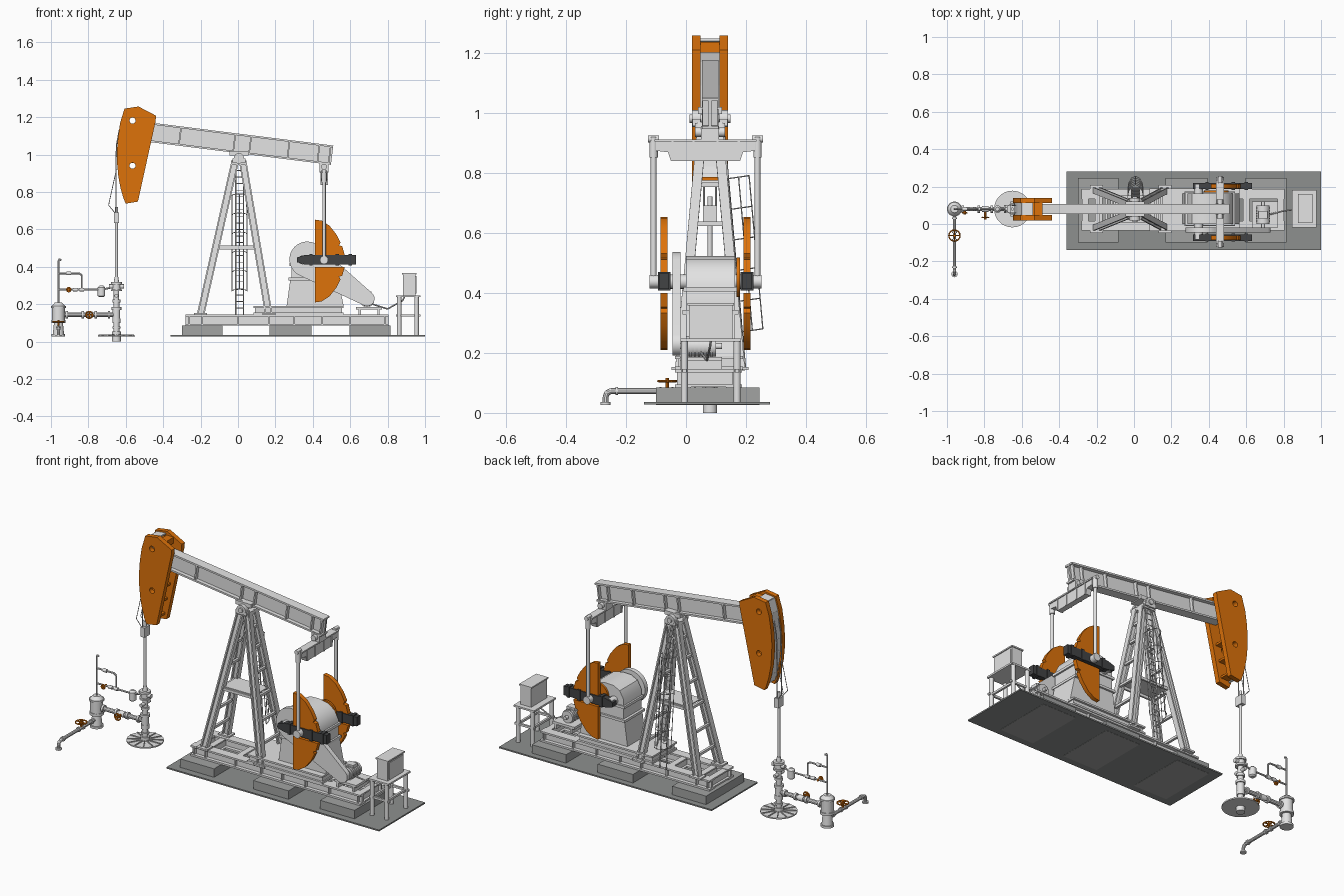
import bpy, bmesh, math
from mathutils import Vector as V, Matrix

if "Cube" in bpy.data.objects:
    bpy.data.objects.remove(bpy.data.objects["Cube"])

def mat(name, r, g, b):
    m = bpy.data.materials.new(name)
    m.diffuse_color = (r, g, b, 1)
    m.use_nodes = True
    m.node_tree.nodes["Principled BSDF"].inputs["Base Color"].default_value = m.diffuse_color
    return m

GREY = mat("light grey paint", .77, .77, .77)
ORANGE = mat("orange paint", .73, .17, .003)
PAD = mat("dark concrete", .27, .28, .275)
BLOCK = mat("mid concrete", .36, .37, .365)
DARK = mat("dark steel", .055, .057, .06)
parts = {}

def part(name, m):
    return parts.setdefault(name, (bmesh.new(), m))[0]

def box(name, x0, x1, y0, y1, z0, z1, m=GREY):
    M = Matrix.Translation(((x0+x1)/2, (y0+y1)/2, (z0+z1)/2)) @ Matrix.Diagonal((x1-x0, y1-y0, z1-z0, 1))
    bmesh.ops.create_cube(part(name, m), size=1, matrix=M)

def frame(a, b, side):
    # x along the bar, y sideways, z the remaining direction
    d = (b - a).normalized()
    w = (V(side) - d * d.dot(V(side))).normalized()
    u = d.cross(w)
    M = Matrix((d, w, u)).transposed().to_4x4()
    M.translation = (a + b) / 2
    return M

def bar(name, a, b, w, h, m=GREY, side=(0, 1, 0), off=(0, 0)):
    a, b = V(a), V(b)
    M = frame(a, b, side) @ Matrix.Translation((0, off[0], off[1])) @ Matrix.Diagonal(((b-a).length, w, h, 1))
    bmesh.ops.create_cube(part(name, m), size=1, matrix=M)

def ibeam(name, a, b, w, h, t, m=GREY, side=(0, 1, 0)):
    bar(name, a, b, t, h - t, m, side)
    for s in (-1, 1):
        bar(name, a, b, w, t, m, side, (0, s * (h - t) / 2))

def rod(name, a, b, r, m=GREY, r2=None, n=16):
    a, b = V(a), V(b)
    M = Matrix.Translation((a+b)/2) @ (b-a).to_track_quat('Z', 'Y').to_matrix().to_4x4()
    bmesh.ops.create_cone(part(name, m), cap_ends=True, segments=n, radius1=r,
                          radius2=r if r2 is None else r2, depth=(b-a).length, matrix=M)

def pipe(name, pts, r, m=GREY, n=10):
    for a, b in zip(pts, pts[1:]):
        rod(name, a, b, r, m, n=n)
    for p in pts[1:-1]:
        bmesh.ops.create_uvsphere(part(name, m), u_segments=n, v_segments=6, radius=r,
                                  matrix=Matrix.Translation(p))

def stack(name, x, y, rings, m=GREY, n=24):
    # stacked cylinders: (z0, z1, r0[, r1])
    for k in rings:
        rod(name, (x, y, k[0]), (x, y, k[1]), k[2], m, k[-1], n)

def prism(name, pts, y0, y1, m=GREY):
    bm = part(name, m)
    f = bm.faces.new([bm.verts.new((x, y0, z)) for x, z in pts])
    g = bmesh.ops.extrude_face_region(bm, geom=[f])
    bmesh.ops.translate(bm, vec=(0, y1 - y0, 0), verts=[v for v in g['geom'] if isinstance(v, bmesh.types.BMVert)])

def wheel(name, c, r, axis, m=ORANGE):
    # handwheel: ring, spokes, stem
    q = V(axis).to_track_quat('Z', 'Y')
    ring = [V(c) + q @ V((r*math.cos(i*math.pi/8), r*math.sin(i*math.pi/8), 0)) for i in range(17)]
    pipe(name, ring, .004, m, 6)
    for i in range(0, 16, 4):
        rod(name, c, ring[i], .004, m, n=6)
    rod(name, V(c) + q @ V((0, 0, .01)), V(c) - q @ V((0, 0, .03)), .006, m, n=8)

YB = .08   # centre line of beam and well

# ground pad, foundation blocks, skid
box("ground_pad", -.36, 1, -.14, .28, .028, .036, PAD)
for x0, x1 in ((-.30, -.083), (.168, .393), (.596, .815)):
    box("foundation_blocks", x0, x1, -.1, .245, .027, .085, BLOCK)
for y in (-.01, .16):
    ibeam("skid_rails", (-.28, y, .115), (.805, y, .115), .052, .06, .01)
for x in (-.26, -.19, 0, .165, .3, .45, .6, .785):
    ibeam("skid_crossbeams", (x, -.03, .115), (x, .18, .115), .035, .056, .008, side=(1, 0, 0))
box("gearbox_subbase", .083, .564, -.037, .19, .145, .155)
box("gearbox_subbase", .083, .564, -.037, .19, .18, .19)
for y in (-.025, .165):
    box("gearbox_subbase", .09, .557, y, y + .012, .155, .18)
for x in (.09, .26, .4, .545):
    box("gearbox_subbase", x, x + .012, -.025, .177, .155, .18)

# support tower legs, rungs and mid plate
for sx, xb in ((-1, -.2), (1, .165)):
    for sy in (-1, 1):
        ibeam("tower_legs", (.005 + sx*.02, YB + sy*.025, .965), (xb, YB + sy*.1, .145), .032, .04, .008)
        box("tower_feet", xb - .035, xb + .035, YB + sy*.1 - .028, YB + sy*.1 + .028, .143, .153)
    for z in (.25, .37, .5, .63, .76, .87):
        t = (.965 - z) / .82
        x, w = .005 + sx*.02 + t*(xb - .005 - sx*.02), .025 + .075*t
        bar("tower_rungs", (x, YB - w, z), (x, YB + w, z), .014, .014, side=(1, 0, 0))
for y in (YB - .068, YB + .068):
    bar("tower_side_braces", (-.105, y, .5), (.09, y, .5), .01, .016)
box("tower_mid_plate", -.11, .095, YB - .065, YB + .065, .508, .514)
box("tower_cap", -.035, .045, YB - .05, YB + .05, .945, .965)

# caged ladder
ly = lambda z: .14 + (.78 - z) * .09
for x in (-.012, .03):
    rod("ladder", (x, ly(.93), .93), (x, ly(.145), .145), .0035, n=6)
for i in range(22):
    z = .18 + i * .035
    rod("ladder", (-.012, ly(z), z), (.03, ly(z), z), .002, n=6)
hoop = lambda z, i: (.008 + .042*math.cos(i*math.pi/6), ly(z) + .07*math.sin(i*math.pi/6), z + .01*math.sin(i*math.pi/6))
for k in range(6):
    z = .27 + k * .102
    pipe("ladder_cage", [hoop(z, i) for i in range(7)], .002, n=6)
for i in (0, 1, 3, 5, 6):
    rod("ladder_cage", hoop(.27, i), hoop(.78, i), .002, n=6)

# walking beam with stiffeners and pivot bearing
A, B = V((-.50, YB, 1.123)), V((.503, YB, .997))
ibeam("walking_beam", A, B, .055, .104, .01)
d = (B - A).normalized()
up = V((-d.z, 0, d.x))
for x in (-.31, -.02, .065, .27, .43, .49):
    c = A + d * ((x - A.x) / d.x)
    bar("beam_stiffeners", c - up*.046, c + up*.046, .05, .008)
box("pivot_saddle", -.045, .055, YB - .04, YB + .04, .995, 1.018)
rod("pivot_bearing", (.005, YB - .068, .98), (.005, YB + .068, .98), .014)
for s in (-1, 1):
    rod("pivot_bearing", (.005, YB + s*.03, .98), (.005, YB + s*.06, .98), .028, n=24)
    box("pivot_bearing", -.03, .04, YB + s*.045 - .014, YB + s*.045 + .014, .955, .978)

# horse head: two cheek plates with holes, ties and cable track
head = [(-.607, 1.246), (-.532, 1.257), (-.438, 1.208), (-.441, 1.176), (-.535, .749), (-.6, .738),
        (-.612, .765), (-.628, .82), (-.64, .885), (-.646, .95), (-.647, 1.02), (-.642, 1.09), (-.63, 1.17)]
for n, y in (("front", YB - .046), ("back", YB + .046)):
    cu = bpy.data.curves.new("cheek", 'CURVE')
    cu.dimensions, cu.fill_mode, cu.extrude = '2D', 'BOTH', .014
    loops = [head] + [[(-.564 + .016*math.cos(i*math.pi/8), z + .016*math.sin(i*math.pi/8))
                       for i in range(16)] for z in (1.182, .941)]
    for lp in loops:
        s = cu.splines.new('POLY')
        s.points.add(len(lp) - 1)
        s.use_cyclic_u = True
        for p, (x, z) in zip(s.points, lp):
            p.co = (x, z, 0, 1)
    o = bpy.data.objects.new("horse_head_" + n + "_plate", cu)
    bpy.context.collection.objects.link(o)
    o.rotation_euler, o.location = (math.pi/2, 0, 0), (0, y, 0)
    cu.materials.append(ORANGE)
    bpy.ops.object.select_all(action='DESELECT')
    o.select_set(True)
    bpy.context.view_layer.objects.active = o
    bpy.ops.object.convert(target='MESH')
box("horse_head_ties", -.535, -.49, YB - .034, YB + .034, 1.2, 1.235, ORANGE)
for x, z in ((-.575, .78), (-.56, .87), (-.54, .96)):
    box("horse_head_ties", x - .03, x + .03, YB - .034, YB + .034, z - .006, z + .006, ORANGE)
track = [(x + .012, z) for x, z in head[6:]] + [(-.598, 1.236), (-.54, 1.242)]
for (x0, z0), (x1, z1) in zip(track, track[1:]):
    bar("cable_track", (x0, YB, z0), (x1, YB, z1), .066, .008)

# bridle cables, carrier bar, polished rod
for s in (-1, 1):
    y = YB + s * .02
    pipe("bridle_cables", [(-.635, y, 1.13), (-.65, y, 1.05), (-.652, y, .95), (-.652, y, .68)], .003, n=6)
    pipe("bridle_cables", [(-.65, y, .92), (-.692, y, .73), (-.655, y, .685)], .002, n=6)
box("carrier_bar", -.663, -.637, YB - .024, YB + .024, .635, .69)
rod("polished_rod", (-.65, YB, .3), (-.65, YB, .72), .008, n=12)

# equalizer, hangers and pitman rods
YC, XP = .065, .46
bm = part("equalizer", GREY)
prof = [(-.165, .905), (.165, .905), (.165, .873), (.125, .868), (.115, .838), (-.115, .838), (-.125, .868), (-.165, .873)]
f = bm.faces.new([bm.verts.new((XP - .016, YC + y, z)) for y, z in prof])
g = bmesh.ops.extrude_face_region(bm, geom=[f])
bmesh.ops.translate(bm, vec=(.032, 0, 0), verts=[v for v in g['geom'] if isinstance(v, bmesh.types.BMVert)])
box("equalizer", XP - .022, XP + .022, YC - .17, YC + .17, .903, .911)
for y in (-.11, -.04, .04, .11):
    box("equalizer", XP - .02, XP + .02, YC + y - .004, YC + y + .004, .838, .905)
box("equalizer_hanger", XP - .025, XP + .025, YB - .03, YB + .03, .905, .955)
rod("equalizer_hanger", (XP, YB - .05, .935), (XP, YB + .05, .935), .016)
for s in (-1, 1):
    y = YC + s * .173
    rod("pitman_rods", (XP, y, .43), (XP, y, .9), .0095, n=12)
    rod("pitman_rods", (XP, y, .85), (XP, y, .918), .014, n=12)
    rod("pitman_rods", (XP, y - .018, .912), (XP, y + .018, .912), .012)
    rod("crank_pins", (XP, YC + s*.12, .437), (XP, y + s*.014, .437), .022, n=20)
    # crank arms with clamp plates, half-round counterweights
    ya = YC + s * .138
    prism("crank_arms", [(.315, .425), (.36, .412), (.63, .412), (.63, .464), (.36, .464), (.315, .45)], ya - .017, ya + .017, DARK)
    for x in (.39, .53, .6):
        box("crank_arms", x - .009, x + .009, ya - .021, ya + .021, .407, .469, DARK)
    rim = [(.412, .652), (.447, .647), (.489, .62), (.527, .572), (.548, .53), (.54, .515), (.557, .51), (.571, .462), (.412, .462)]
    prism("counterweights", rim, ya - .012, ya + .012, ORANGE)
    prism("counterweights", [(x, .862 - z) for x, z in rim], ya - .012, ya + .012, ORANGE)
rod("crankshaft", (.345, -.08, .437), (.345, .21, .437), .024)
rod("brake_drum", (.44, .168, .452), (.44, .18, .452), .066, ORANGE, n=32)

# gearbox, pedestal, belt guard
prism("gearbox", [(.285, .335), (.53, .335), (.53, .43), (.505, .48), (.46, .51), (.4, .522), (.35, .52), (.31, .5), (.285, .455)], .0, .163)
box("gearbox_flange", .275, .54, -.008, .17, .405, .42)
prism("gearbox_pedestal", [(.26, .19), (.565, .19), (.535, .335), (.28, .335)], 0, .163)
box("gearbox_pedestal", .27, .54, -.012, .174, .328, .342)
bx, bz, sx, sz = .37, .44, .69, .23
a0 = math.atan2(sz - bz, sx - bx)
al = math.acos((.095 - .04) / math.hypot(sx - bx, sz - bz))
guard = [(bx + .095*math.cos(a), bz + .095*math.sin(a)) for a in [a0 + al + i*(2*math.pi - 2*al)/20 for i in range(21)]]
guard += [(sx + .04*math.cos(a), sz + .04*math.sin(a)) for a in [a0 - al + i*2*al/10 for i in range(11)]]
prism("belt_guard", guard, -.045, -.018)

# motor on slide rails
rod("motor", (.69, .0, .222), (.69, .1, .222), .034, n=24)
rod("motor", (.69, -.03, .222), (.69, .12, .222), .01)
for i in range(6):
    rod("motor", (.69, .012 + i*.014, .222), (.69, .018 + i*.014, .222), .038, n=24)
box("motor", .665, .715, .03, .07, .25, .268)
box("motor_base", .63, .77, -.02, .12, .172, .186)
for x in (.645, .745):
    box("motor_base", x, x + .012, -.02, .12, .145, .172)
pipe("motor_conduit", [(.72, .05, .2), (.8, .07, .175), (.88, .08, .22), (.9, .085, .26)], .004, n=8)

# control cabinet on a legged stand
for x in (.862, .955):
    for y in (-.005, .17):
        rod("cabinet_stand_legs", (x, y, .035), (x, y, .24), .012)
    bar("cabinet_stand_rails", (x, -.005, .14), (x, .17, .14), .012, .012, side=(1, 0, 0))
for y in (-.005, .17):
    bar("cabinet_stand_rails", (.845, y, .14), (.975, y, .14), .012, .012)
box("cabinet_platform", .845, .975, -.018, .183, .238, .248)
box("control_cabinet", .882, .95, .01, .155, .248, .36)
box("control_cabinet", .877, .955, .005, .16, .358, .366)
box("cabinet_door", .95, .954, .02, .145, .258, .35)

# wellhead stack on a spoked disc
stack("wellhead_disc", -.65, YB, [(.027, .034, .098)], n=32)
for i in range(12):
    a = i * math.pi / 6
    bar("wellhead_disc", (-.65, YB, .036), (-.65 + .095*math.cos(a), YB + .095*math.sin(a), .036), .005, .006, side=(-math.sin(a), math.cos(a), 0))
stack("wellhead", -.65, YB, [(0, .055, .024), (.055, .1, .016), (.07, .08, .022), (.1, .125, .022), (.125, .17, .02), (.17, .185, .026),
      (.185, .21, .016), (.21, .225, .022), (.225, .27, .015), (.27, .28, .03), (.28, .305, .022), (.305, .318, .03), (.318, .345, .014, .01)])
rod("wellhead_side_ports", (-.69, YB, .295), (-.61, YB, .295), .012)
rod("wellhead_side_ports", (-.65, YB - .04, .245), (-.65, YB + .04, .245), .01)

# vertical vessel and flow lines
stack("vessel", -.96, YB, [(.027, .04, .036), (.04, .1, .03, .024), (.1, .115, .038), (.115, .18, .034), (.18, .19, .04), (.19, .208, .036, .02)])
pipe("flow_line", [(-.93, YB, .143), (-.66, YB, .143)], .012)
for x in (-.915, -.83, -.76, -.69):
    rod("flow_line", (x - .006, YB, .143), (x + .006, YB, .143), .02)
rod("flow_line", (-.812, YB, .143), (-.778, YB, .143), .017)
wheel("flow_valve", (-.795, YB - .045, .143), .018, (0, -1, 0))
pipe("vent_pipe", [(-.96, YB, .2), (-.96, YB, .43), (-.955, YB, .44), (-.945, YB, .435)], .005)
pipe("gauge_line", [(-.96, YB, .365), (-.85, YB, .365), (-.835, YB, .355), (-.835, YB, .278)], .005)
pipe("gauge_line", [(-.96, YB, .278), (-.73, YB, .278), (-.65, YB, .295)], .005)
wheel("gauge_valve", (-.905, YB - .02, .278), .011, (0, -1, 0))
stack("small_pot", -.73, YB, [(.238, .245, .012, .02), (.245, .29, .02), (.29, .3, .02, .01)], n=16)
for x, z in ((-.835, .278), (-.905, .365), (-.87, .278)):
    rod("gauge_line", (x - .012, YB, z), (x + .012, YB, z), .01, n=12)

# outlet pipe with handwheel
pipe("outlet_pipe", [(-.96, YB, .073), (-.96, -.25, .073), (-.96, -.263, .066), (-.96, -.268, .052), (-.96, -.268, .03)], .0095)
rod("outlet_pipe", (-.96, -.268, .027), (-.96, -.268, .036), .017)
for y in (.03, -.045, -.085, -.23):
    rod("outlet_pipe", (-.96, y - .004, .073), (-.96, y + .004, .073), .014)
wheel("outlet_valve", (-.96, -.062, .106), .03, (0, 0, 1))

# turn every part into an object
for name, (bm, m) in parts.items():
    bmesh.ops.recalc_face_normals(bm, faces=bm.faces)
    me = bpy.data.meshes.new(name)
    bm.to_mesh(me)
    bm.free()
    me.materials.append(m)
    bpy.context.collection.objects.link(bpy.data.objects.new(name, me))
bpy.ops.object.select_all(action='SELECT')
bpy.context.view_layer.objects.active = bpy.data.objects["gearbox"]
bpy.ops.object.shade_smooth_by_angle(angle=math.radians(32))
